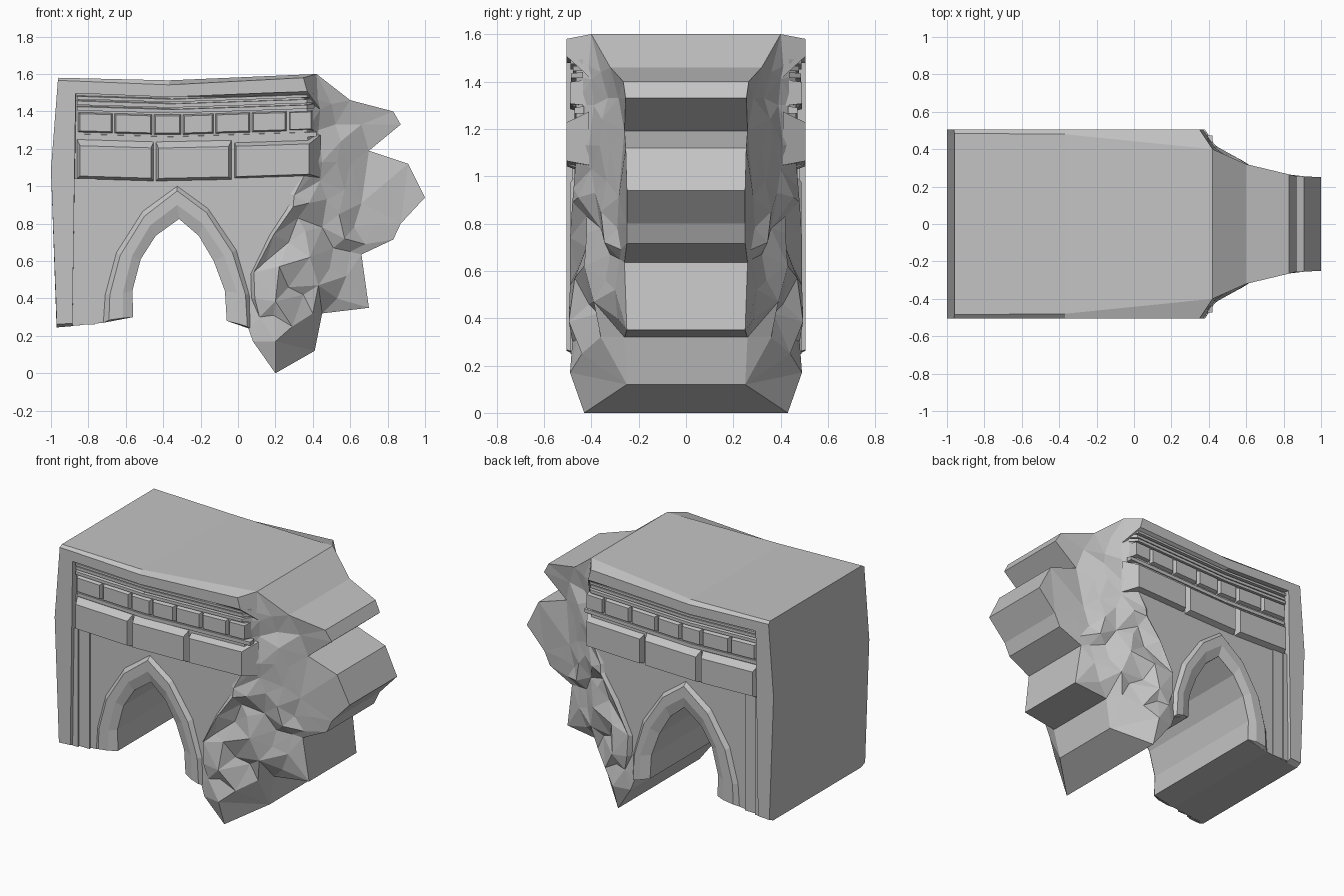
import bpy, bmesh
from mathutils import Vector
from mathutils.geometry import delaunay_2d_cdt

if "Cube" in bpy.data.objects:
    bpy.data.objects.remove(bpy.data.objects["Cube"])

stone = bpy.data.materials.new("grey_stone")
stone.diffuse_color = (0.55, 0.55, 0.55, 1)
stone.use_nodes = True
stone.node_tree.nodes["Principled BSDF"].inputs["Base Color"].default_value = stone.diffuse_color


def finish(bm, name, mirror=False):
    me = bpy.data.meshes.new(name)
    bm.to_mesh(me)
    bm.free()
    me.materials.append(stone)
    ob = bpy.data.objects.new(name, me)
    bpy.context.collection.objects.link(ob)
    if mirror:
        m = ob.modifiers.new("both_faces", 'MIRROR')
        m.use_axis = (False, True, False)
        m.use_mirror_merge = False
    return ob


def flat(pts, d):
    return [(x, z, d) for x, z in pts]


def panel(bm, base, top):
    """Open-backed raised plate: counter-clockwise loops of (x, z, depth)."""
    a = [bm.verts.new((x, -d, z)) for x, z, d in base]
    b = [bm.verts.new((x, -d, z)) for x, z, d in top]
    for i in range(len(a)):
        j = (i + 1) % len(a)
        bm.faces.new((a[i], a[j], b[j], b[i]))
    bm.faces.new(b)


def block(bm, x0, x1, z0, z1, d0, d1, bl=0, br=0, bb=0, bt=0, sag=True):
    """Block with left, right, bottom and top bevels, following the sagging wall."""
    def s(x):
        if not sag:
            return 0
        return -0.015 * (x + .86) / .5 if x < -.36 else -0.015 + 0.025 * (x + .36) / .76
    base = [(x, z + s(x), d0) for x, z in ((x0, z0), (x1, z0), (x1, z1), (x0, z1))]
    top = [(x, z + s(x), d1) for x, z in ((x0 + bl, z0 + bb), (x1 - br, z0 + bb),
                                          (x1 - br, z1 - bt), (x0 + bl, z1 - bt))]
    panel(bm, base, top)


W = 0.465  # half depth of the recessed wall face

# Arch lines, from left foot over the point to right foot
arch = [(-.56, .30), (-.565, .44), (-.52, .61), (-.44, .735), (-.315, .825),
        (-.21, .735), (-.13, .60), (-.07, .44), (-.06, .28)]
line_in = [(-.615, .295), (-.615, .43), (-.565, .63), (-.47, .79), (-.325, .90),
           (-.19, .80), (-.075, .63), (-.005, .43), (.0, .265)]
line_out = [(-.69, .285), (-.685, .42), (-.63, .63), (-.50, .84), (-.325, .975),
            (-.17, .86), (-.03, .645), (.04, .42), (.05, .25)]
arch_out = [(-.72, .27), (-.71, .42), (-.65, .645), (-.51, .865), (-.325, 1.0),
            (-.16, .88), (-.01, .66), (.06, .42), (.065, .24)]

# Main mass: closed outline (x, z, half depth), counter-clockwise
outline = [(-.97, .245, W), (-.72, .27, W)] + flat(arch, W) + [
    (.055, .24, W), (.08, .17, .47), (.20, 0, .43), (.41, .12, .25), (.45, .32, .26),
    (.70, .35, .25), (.66, .635, .26), (.83, .715, .25), (.87, .80, .25), (1, .94, .25),
    (.91, 1.12, .255), (.70, 1.19, .26), (.87, 1.33, .255), (.83, 1.40, .265),
    (.60, 1.46, .32), (.42, 1.60, .40), (-.37, 1.566, .48), (-.96, 1.58, .485), (-1, 1.09, W)]

# Step where the flat wall meets the broken rock
wall_edge = [(.072, .40), (.068, .53), (.17, .74), (.275, .90), (.28, .96),
             (.36, 1.07), (.38, 1.14), (.37, 1.30), (.37, 1.42)]
rock_edge = [(.09, .40, .495), (.085, .54, .49), (.19, .74, .49), (.295, .89, .48),
             (.30, .95, .475), (.40, 1.065, .44), (.45, 1.13, .41), (.43, 1.30, .39),
             (.44, 1.41, .40)]

# Hidden wall points behind the border keep the wall flat
wall_top = [(-.86, 1.49), (-.37, 1.47), (.35, 1.49)]

# Facet corners of the broken rock
rock = [(.20, .385, .495), (.115, .30, .48), (.19, .31, .46), (.20, .17, .49), (.29, .25, .44),
        (.40, .32, .36), (.27, .46, .41), (.15, .60, .46), (.22, .57, .47),
        (.385, .62, .43), (.27, .70, .42), (.43, .47, .39), (.35, .42, .37), (.49, .56, .34),
        (.53, .40, .29), (.58, .52, .30), (.36, .76, .42), (.32, .83, .42), (.38, .91, .455),
        (.45, .78, .36), (.475, .93, .385), (.44, 1.03, .40), (.54, .85, .36), (.57, .72, .345),
        (.51, .67, .32), (.60, .65, .28), (.57, .98, .335), (.62, .78, .29), (.72, .80, .275),
        (.68, .69, .275), (.66, .91, .285), (.60, 1.12, .32),
        (.53, 1.13, .365), (.55, 1.24, .355), (.52, 1.33, .33), (.66, 1.33, .285), (.50, 1.44, .36)]

pts = outline + flat(wall_edge, W) + rock_edge + flat(wall_top, W) + rock
n, w = len(outline), len(wall_edge)
edges = [(n + k + i, n + k + i + 1) for k in (0, w) for i in range(w - 1)]
verts, _, tris, orig, _, _ = delaunay_2d_cdt(
    [Vector((p[0], p[1])) for p in pts], edges, [list(range(n))], 1, 1e-5)
bm = bmesh.new()
front, back = [], []
for i, v in enumerate(verts):
    d = pts[orig[i][0]][2] if orig[i] else W
    front.append(bm.verts.new((v.x, -d, v.y)))
    back.append(bm.verts.new((v.x, d, v.y)))
for t in tris:
    bm.faces.new([front[i] for i in t])
    bm.faces.new([back[i] for i in reversed(t)])
for e in [e for e in bm.edges if e.is_boundary and e.verts[0].co.y < 0]:
    i, j = (front.index(v) for v in e.verts)
    bm.faces.new((front[j], front[i], back[i], back[j]))
bmesh.ops.recalc_face_normals(bm, faces=bm.faces)
bmesh.ops.dissolve_limit(bm, angle_limit=0.005, verts=bm.verts, edges=bm.edges)
finish(bm, "wall_and_broken_rock")

# Raised border along the left side and the top
bm = bmesh.new()
panel(bm,
      [(-.97, .245, W), (-.885, .252, W), (-.865, 1.50, W), (-.37, 1.48, W), (.44, 1.41, .40),
       (.42, 1.60, .40), (-.37, 1.566, .48), (-.96, 1.58, .485), (-1, 1.09, W)],
      flat([(-.969, .262), (-.885, .267), (-.868, 1.497), (-.37, 1.477), (.37, 1.507),
            (.35, 1.58), (-.37, 1.542), (-.963, 1.566), (-1, 1.09)], .505))
finish(bm, "border_frame", True)

# Arch trim: bevel up, flat band, bevel into the opening
bm = bmesh.new()
rows = [[bm.verts.new((x, -d, z)) for x, z in line] for line, d in
        ((arch_out, W), (line_out, .488), (line_in, .488), (arch, W + .003))]
for r, s in zip(rows, rows[1:]):
    for i in range(len(r) - 1):
        bm.faces.new((r[i], s[i], s[i + 1], r[i + 1]))
for k in (0, -1):
    f = [r[k] for r in rows]
    bm.faces.new(f if k else f[::-1])
bmesh.ops.recalc_face_normals(bm, faces=bm.faces)
if sum(f.normal.y for f in bm.faces) > 0:
    bmesh.ops.reverse_faces(bm, faces=bm.faces)
finish(bm, "arch_trim", True)

# Thin pilaster strips beside the border
bm = bmesh.new()
block(bm, -.885, -.845, .255, 1.04, W, .48, sag=False)
block(bm, -.845, -.765, .26, 1.04, W, .472, sag=False)
finish(bm, "pilaster_strips", True)

# Stepped mouldings under the top border
bm = bmesh.new()
for z0, z1, d in ((1.465, 1.485, .488), (1.435, 1.46, .478), (1.405, 1.43, .485)):
    for x0, x1, br in ((-.86, -.36, 0), (-.36, .41, .04)):
        block(bm, x0, x1, z0, z1, W - .03 if br else W, d, 0, br, 0, .005)
finish(bm, "cornice_mouldings", True)

# Upper row of small cornice stones on a ledge
bm = bmesh.new()
cuts = [-.86, -.665, -.455, -.30, -.125, .07, .265, .41]
for x0, x1 in zip(cuts, cuts[1:]):
    end = x1 == .41
    block(bm, x0, x1, 1.285, 1.40, .40 if end else .45, .49, .014, .02 if end else .014, .012, .012)
for x0, x1 in ((-.86, -.36), (-.36, .42)):
    block(bm, x0, x1, 1.255, 1.285, .43, .472, bt=.006)
finish(bm, "upper_cornice_stones", True)

# Lower row of large cornice stones with sloping tops
bm = bmesh.new()
for x0, x1 in ((-.865, -.445), (-.445, -.03), (-.03, .44)):
    end = x1 == .44
    block(bm, x0, x1, 1.035, 1.262, .41 if end else .45, .505, .02, .06 if end else .02, .02, .045)
finish(bm, "lower_cornice_stones", True)
